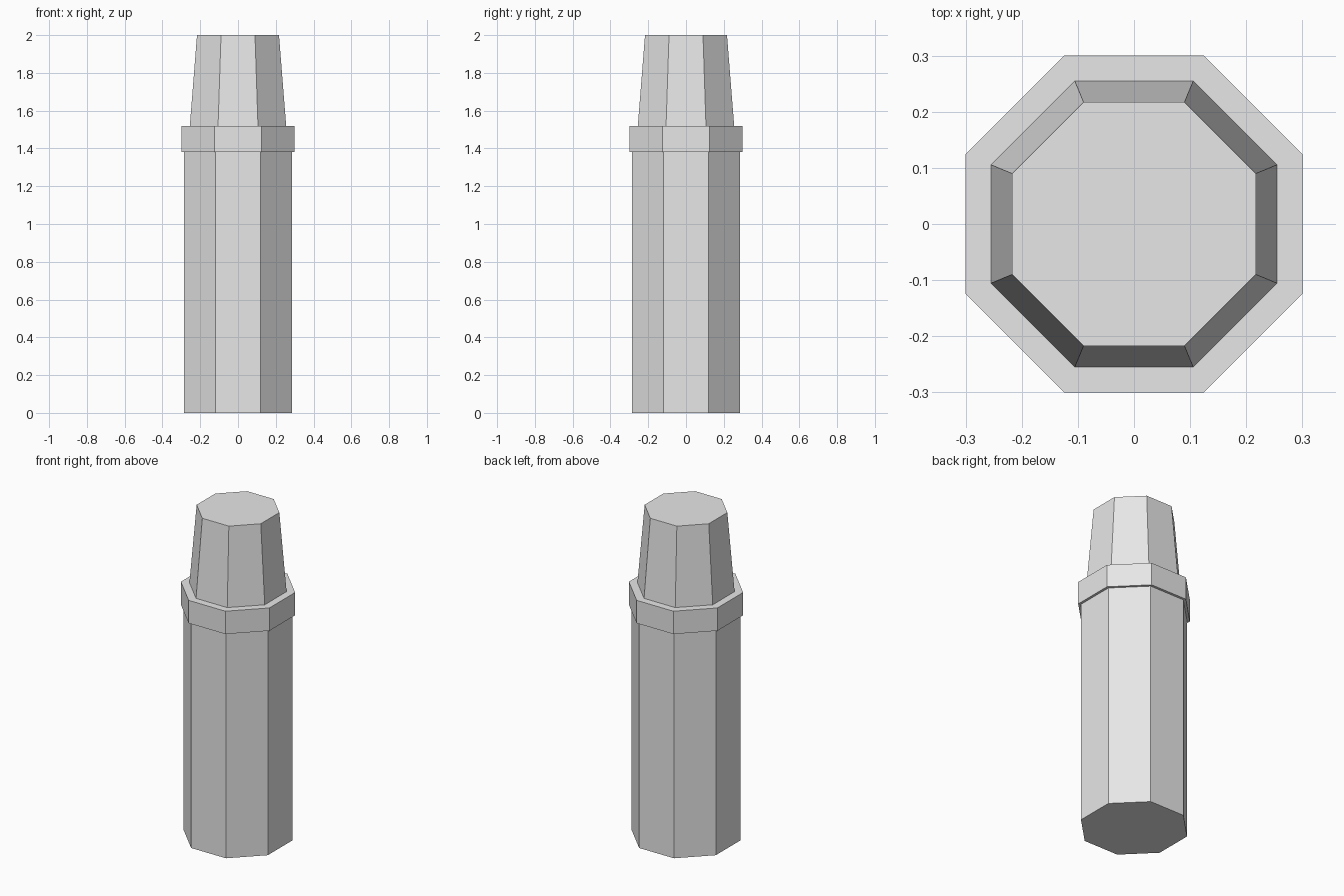
import bpy, bmesh, math

if "Cube" in bpy.data.objects:
    bpy.data.objects.remove(bpy.data.objects["Cube"])

grey = bpy.data.materials.new("light_grey")
grey.diffuse_color = (0.8, 0.8, 0.8, 1)
grey.use_nodes = True
grey.node_tree.nodes["Principled BSDF"].inputs["Base Color"].default_value = grey.diffuse_color


def octagon(name, z0, z1, flat0, flat1):
    """Eight-sided solid; flat0/flat1 are centre-to-flat distances at bottom/top."""
    k = 1 / math.cos(math.pi / 8)
    bm = bmesh.new()
    rings = []
    for z, r in ((z0, flat0 * k), (z1, flat1 * k)):
        rings.append([bm.verts.new((r * math.cos((i + 0.5) * math.pi / 4),
                                    r * math.sin((i + 0.5) * math.pi / 4), z))
                      for i in range(8)])
    low, high = rings
    bm.faces.new(low[::-1])
    bm.faces.new(high)
    for i in range(8):
        j = (i + 1) % 8
        bm.faces.new((low[i], low[j], high[j], high[i]))
    mesh = bpy.data.meshes.new(name)
    bm.to_mesh(mesh)
    bm.free()
    mesh.materials.append(grey)
    obj = bpy.data.objects.new(name, mesh)
    bpy.context.collection.objects.link(obj)
    return obj


# Straight body, wider collar, tapered cap
octagon("body", 0.0, 1.38, 0.285, 0.285)
octagon("collar", 1.38, 1.52, 0.30, 0.30)
octagon("cap", 1.52, 2.0, 0.255, 0.217)
